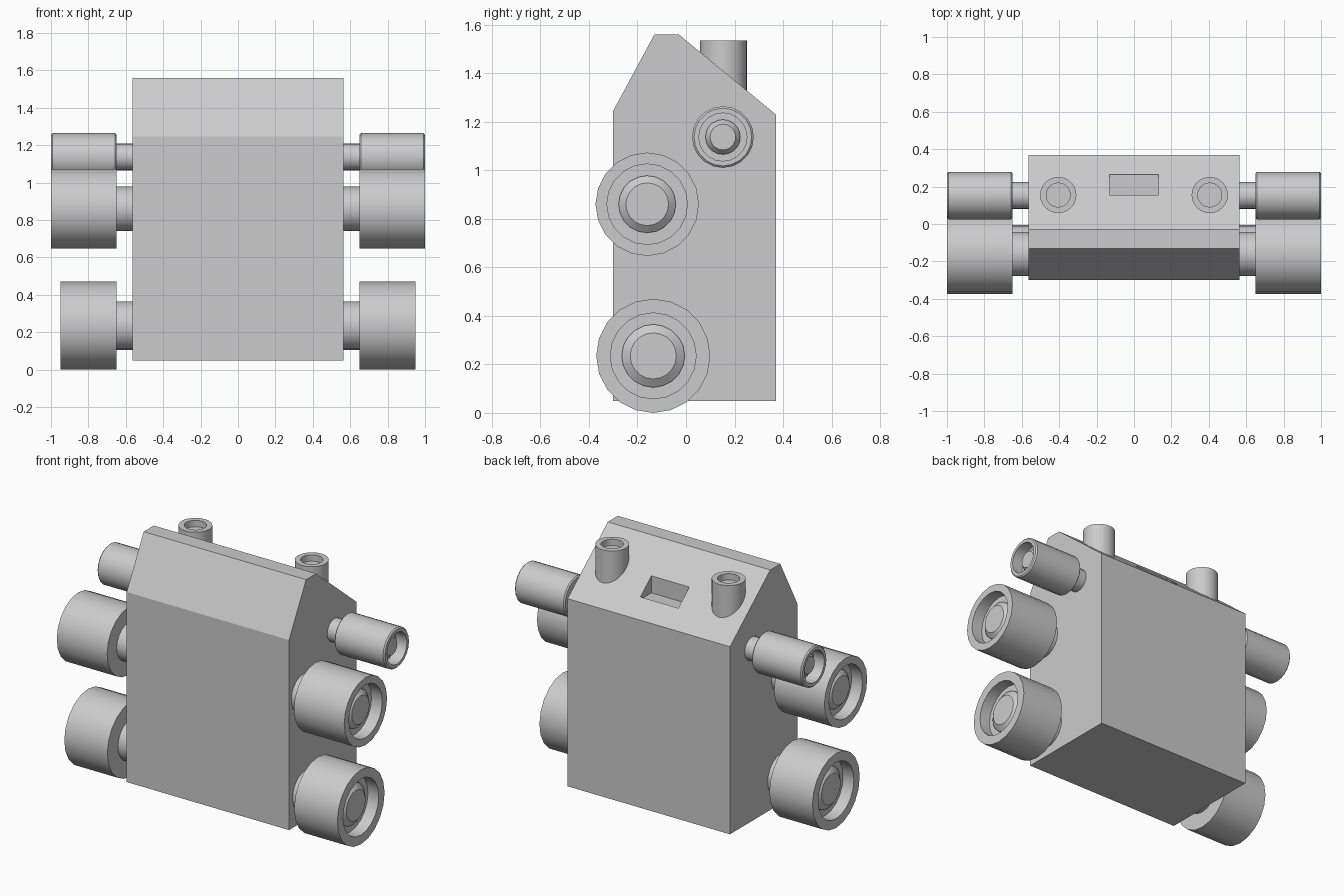
import bpy, bmesh, math
from mathutils import Matrix

if "Cube" in bpy.data.objects:
    bpy.data.objects.remove(bpy.data.objects["Cube"])

grey = bpy.data.materials.new("plain_grey")
grey.diffuse_color = (0.6, 0.6, 0.6, 1)
grey.use_nodes = True
grey.node_tree.nodes["Principled BSDF"].inputs["Base Color"].default_value = grey.diffuse_color


def make_object(name, bm):
    bmesh.ops.recalc_face_normals(bm, faces=bm.faces)
    mesh = bpy.data.meshes.new(name)
    bm.to_mesh(mesh)
    bm.free()
    mesh.materials.append(grey)
    obj = bpy.data.objects.new(name, mesh)
    bpy.context.collection.objects.link(obj)
    return obj


def prism(name, profile, half_width):
    """Extrude a (y, z) profile along x."""
    bm = bmesh.new()
    face = bm.faces.new([bm.verts.new((-half_width, y, z)) for y, z in profile])
    ext = bmesh.ops.extrude_face_region(bm, geom=[face])
    verts = [v for v in ext["geom"] if isinstance(v, bmesh.types.BMVert)]
    bmesh.ops.translate(bm, verts=verts, vec=(2 * half_width, 0, 0))
    return make_object(name, bm)


def lathe(name, profile, sides, matrix):
    """Revolve (radius, height) points around z, then place with a matrix."""
    bm = bmesh.new()
    pts = [bm.verts.new((r, 0, h)) for r, h in profile]
    edges = [bm.edges.new(p) for p in zip(pts, pts[1:])]
    bmesh.ops.spin(bm, geom=pts + edges, cent=(0, 0, 0), axis=(0, 0, 1),
                   angle=2 * math.pi, steps=sides, use_duplicate=False)
    bmesh.ops.remove_doubles(bm, verts=bm.verts, dist=0.0005)
    bmesh.ops.transform(bm, matrix=matrix, verts=bm.verts)
    obj = make_object(name, bm)
    bpy.context.view_layer.objects.active = obj
    obj.select_set(True)
    bpy.ops.object.shade_smooth_by_angle(angle=math.radians(30))
    obj.select_set(False)
    return obj


# Body with sloped roof
body = prism("body", [(-0.30, 0.05), (0.37, 0.05), (0.37, 1.23),
                      (-0.03, 1.56), (-0.13, 1.56), (-0.30, 1.245)], 0.565)

# Slot cut into the rear slope, with a level floor
cutter = prism("slot_cutter", [(0.155, 1.30), (0.265, 1.30),
                               (0.265, 1.6), (0.155, 1.6)], 0.132)
cutter.hide_render = True
cut = body.modifiers.new("slot", "BOOLEAN")
cut.operation = "DIFFERENCE"
cut.solver = "EXACT"
cut.object = cutter
bpy.context.view_layer.objects.active = body
bpy.ops.object.modifier_apply(modifier="slot")
bpy.data.objects.remove(cutter)

# Side drums: name, y, z, outer x, radius, rim, axle, hub, edge chamfer
drums = [("lower_drum", -0.135, 0.235, 0.95, 0.235, 0.177, 0.130, 0.095, 0.0),
         ("middle_drum", -0.16, 0.86, 1.0, 0.213, 0.166, 0.118, 0.088, 0.0),
         ("upper_drum", 0.152, 1.137, 1.0, 0.127, 0.099, 0.072, 0.053, 0.008)]
for name, y, z, end, radius, rim, axle, hub, c in drums:
    profile = [(0, 0.55), (axle, 0.55), (axle, 0.65), (radius - c, 0.65)]
    if c:
        profile += [(radius, 0.65 + c), (radius, end - c)]
    else:
        profile += [(radius, 0.65)][1:] + [(radius, end)]
    if c:
        profile += [(radius - c, end)]
    profile += [(rim, end), (rim, end - 0.075), (axle, end - 0.075),
                (axle, end - 0.06), (hub, end - 0.035), (0, end - 0.035)]
    for side, s in (("right", 1), ("left", -1)):
        place = Matrix.Translation((0, y, z)) @ Matrix.Rotation(s * math.pi / 2, 4, "Y")
        lathe(f"{side}_{name}", profile, 20, place)

# Two hollow-topped pipes on the rear slope
pipe = [(0, 1.2), (0.097, 1.2), (0.097, 1.535), (0.064, 1.535),
        (0.064, 1.495), (0, 1.495)]
for side, x in (("right", 0.405), ("left", -0.405)):
    lathe(f"{side}_roof_pipe", pipe, 24, Matrix.Translation((x, 0.155, 0)))
